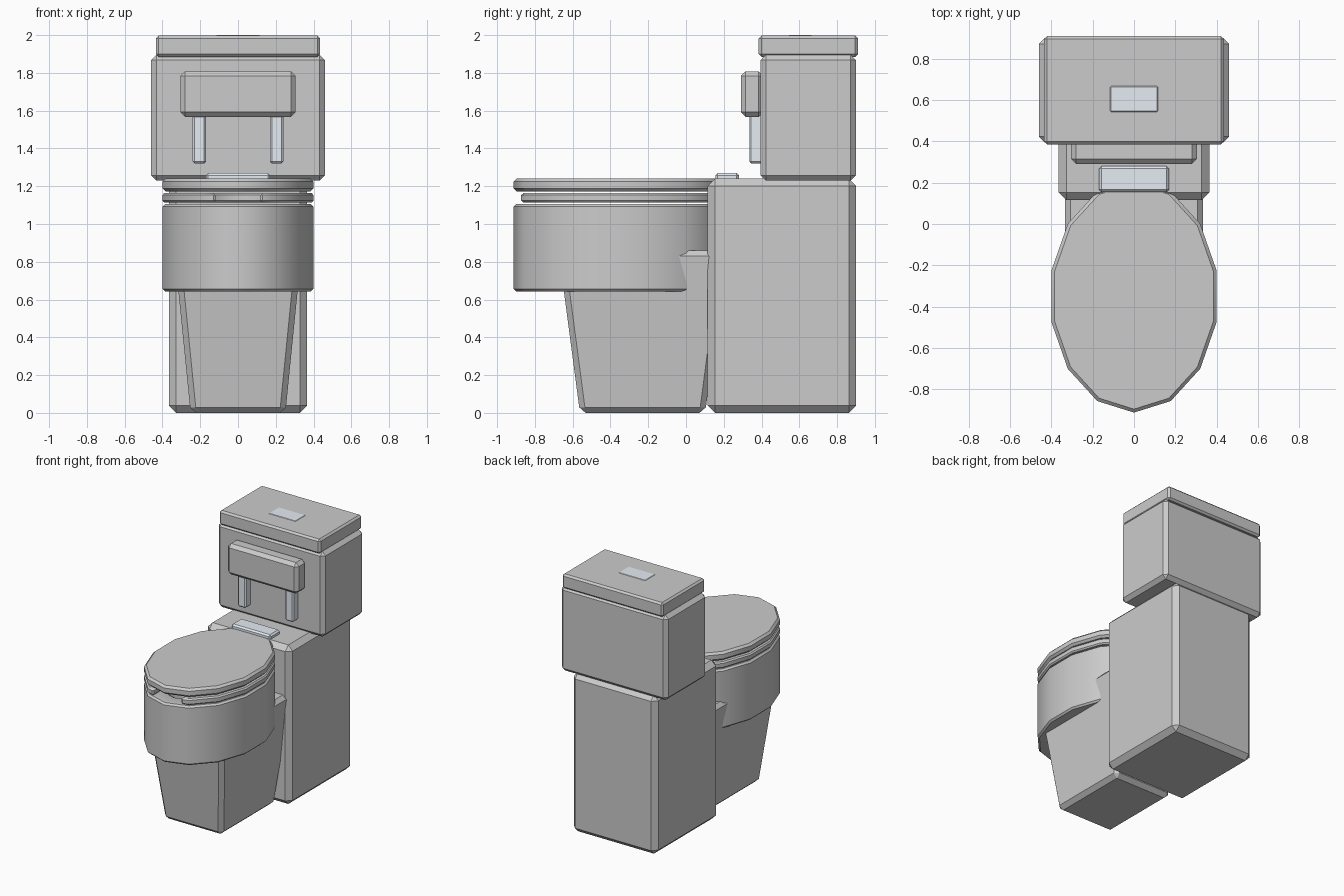
import bpy, bmesh, math

if "Cube" in bpy.data.objects:
    bpy.data.objects.remove(bpy.data.objects["Cube"])

CY, RX, RY, SIDES = -0.35, 0.41, 0.563, 14

chrome = bpy.data.materials.new("pale_metal")
chrome.diffuse_color = (0.78, 0.84, 0.90, 1)
chrome.use_nodes = True
chrome.node_tree.nodes["Principled BSDF"].inputs["Base Color"].default_value = chrome.diffuse_color


def finish(bm, name, bevel, mat=None, smooth=False):
    bmesh.ops.recalc_face_normals(bm, faces=bm.faces)
    me = bpy.data.meshes.new(name)
    bm.to_mesh(me)
    bm.free()
    ob = bpy.data.objects.new(name, me)
    bpy.context.collection.objects.link(ob)
    if bevel:
        mod = ob.modifiers.new("chamfer", 'BEVEL')
        mod.width = bevel
        mod.segments = 1
        mod.limit_method = 'ANGLE'
        mod.angle_limit = math.radians(50)
    if mat:
        me.materials.append(mat)
    if smooth:
        bpy.ops.object.select_all(action='DESELECT')
        bpy.context.view_layer.objects.active = ob
        ob.select_set(True)
        if bevel:
            bpy.ops.object.modifier_apply(modifier="chamfer")
        bpy.ops.object.shade_smooth_by_angle(angle=math.radians(40))
    return ob


def box(name, x, y, z, bevel, mat=None, taper=1.0):
    """Box from (min, max) ranges; taper scales the bottom about its centre."""
    bm = bmesh.new()
    bmesh.ops.create_cube(bm, size=1)
    for v in bm.verts:
        k = taper if v.co.z < 0 else 1.0
        v.co = (sum(x) / 2 + v.co.x * (x[1] - x[0]) * k,
                sum(y) / 2 + v.co.y * (y[1] - y[0]) * k,
                sum(z) / 2 + v.co.z * (z[1] - z[0]))
    return finish(bm, name, bevel, mat)


def oval(scale=1.0):
    """Outline points, starting at the front tip."""
    return [(RX * scale * math.sin(2 * math.pi * i / SIDES),
             CY - RY * scale * math.cos(2 * math.pi * i / SIDES))
            for i in range(SIDES)]


def extrude_up(bm, height):
    res = bmesh.ops.extrude_face_region(bm, geom=bm.faces[:])
    for v in res["geom"]:
        if isinstance(v, bmesh.types.BMVert):
            v.co.z += height


def oval_slab(name, z0, z1, bevel, basin=0.0):
    bm = bmesh.new()
    bm.faces.new([bm.verts.new((px, py, z0)) for px, py in oval()])
    extrude_up(bm, z1 - z0)
    if basin:
        top = max(bm.faces, key=lambda f: f.calc_center_median().z)
        bmesh.ops.inset_region(bm, faces=[top], thickness=0.13)
        res = bmesh.ops.extrude_discrete_faces(bm, faces=[top])
        for v in res["faces"][0].verts:
            v.co = (v.co.x * 0.6, CY + (v.co.y - CY) * 0.6, z1 - basin)
    return finish(bm, name, bevel, smooth=True)


# Rear column and cistern
box("rear_column", (-0.365, 0.365), (0.115, 0.90), (0, 1.24), 0.038)
box("tank", (-0.46, 0.46), (0.395, 0.90), (1.23, 1.895), 0.028)
box("tank_lid", (-0.435, 0.435), (0.385, 0.91), (1.885, 1.997), 0.014)
box("flush_button", (-0.118, 0.118), (0.54, 0.67), (1.97, 2.0), 0.006, chrome)

# Backrest pad with its two posts
box("backrest_pad", (-0.305, 0.305), (0.29, 0.41), (1.567, 1.808), 0.025)
for s, label in ((-1, "left"), (1, "right")):
    box(label + "_backrest_post", (s * 0.205 - 0.035, s * 0.205 + 0.035),
        (0.335, 0.41), (1.32, 1.62), 0.01, chrome)

# Pedestal foot, narrowing downward
box("pedestal", (-0.337, 0.337), (-0.675, 0.215), (0, 0.86), 0.03, taper=0.745)

# Bowl and closed lid
oval_slab("bowl", 0.643, 1.105, 0.013, basin=0.25)
oval_slab("seat_lid", 1.173, 1.24, 0.016)

# Open-fronted seat ring
GAP = 0.12


def open_outline(scale):
    pts = oval(scale)
    (ax, ay), (bx, by) = pts[0], pts[1]
    cut_y = ay + (by - ay) * min(1.0, GAP / bx)
    inner = pts[1:] if bx > GAP + 0.01 else [(GAP + 0.01, by)] + pts[2:-1] + [(-GAP - 0.01, by)]
    return [(GAP, cut_y)] + inner + [(-GAP, cut_y)]


bm = bmesh.new()
outer = [bm.verts.new((px, py, 1.113)) for px, py in open_outline(1.0)]
inner = [bm.verts.new((px, py, 1.113)) for px, py in open_outline(0.72)]
for i in range(len(outer) - 1):
    bm.faces.new((outer[i], outer[i + 1], inner[i + 1], inner[i]))
extrude_up(bm, 0.05)
finish(bm, "seat", 0.012, smooth=True)

# Hinge plate behind the lid
box("hinge_plate", (-0.17, 0.17), (0.155, 0.28), (1.215, 1.27), 0.012, chrome)
